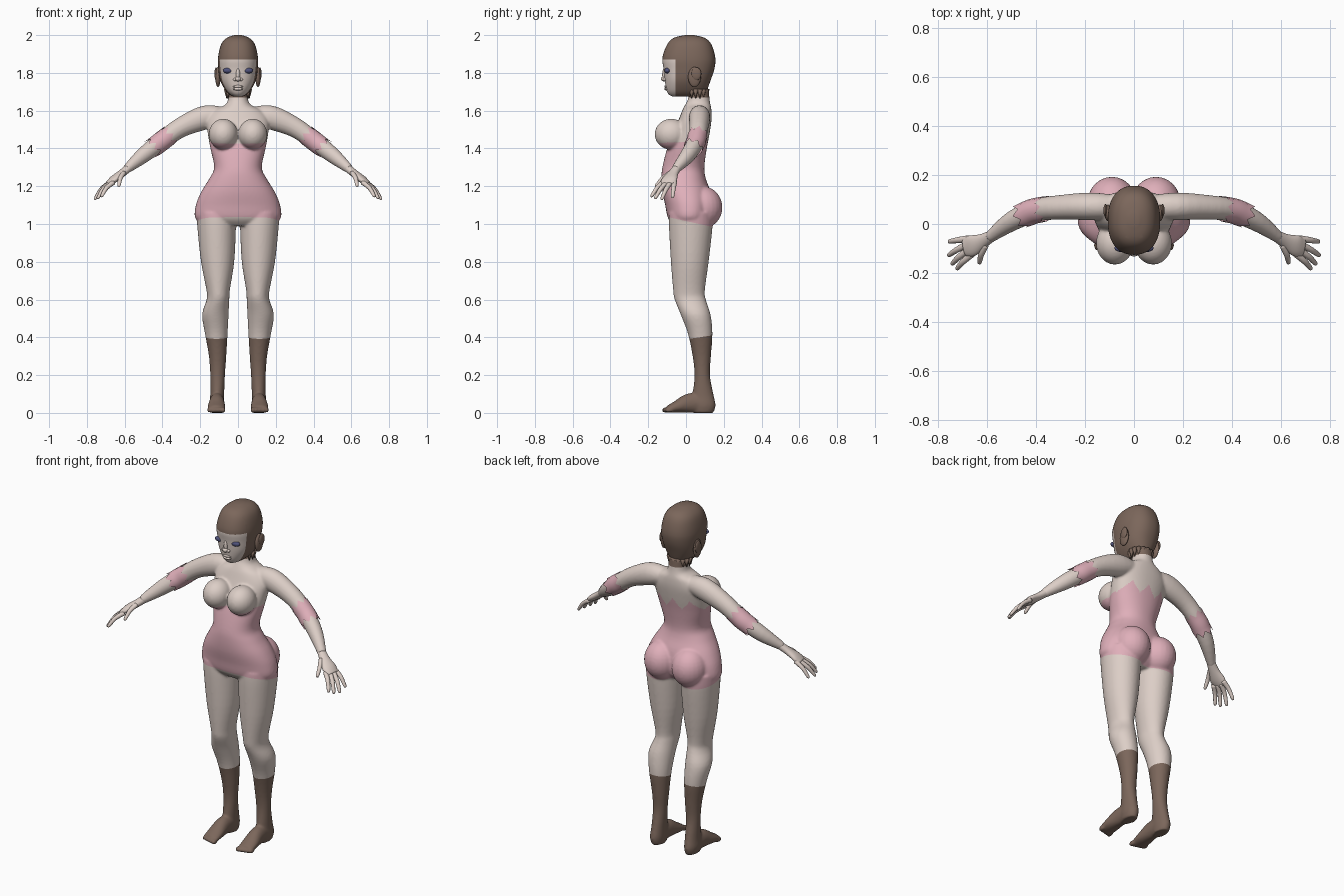
import bpy, bmesh, math
from mathutils import Vector, Matrix

if "Cube" in bpy.data.objects:
    bpy.data.objects.remove(bpy.data.objects["Cube"])


def material(name, rgb):
    m = bpy.data.materials.new(name)
    m.use_nodes = True
    m.diffuse_color = (*rgb, 1)
    m.node_tree.nodes["Principled BSDF"].inputs["Base Color"].default_value = (*rgb, 1)
    return m


skin = material("pale skin", (.72, .62, .57))
pink = material("pink cloth", (.74, .43, .49))
brown = material("brown", (.2, .135, .105))
blue = material("dark blue", (.08, .085, .2))
SIDES = (1, -1)


def spline(rows, steps):
    """Catmull-Rom through rows of any width."""
    pts = [Vector(r) for r in rows]
    out = []
    for i in range(len(pts) - 1):
        p0, p1, p2, p3 = pts[max(i - 1, 0)], pts[i], pts[i + 1], pts[min(i + 2, len(pts) - 1)]
        for k in range(steps):
            t = k / steps
            out.append(p1 + ((p2 - p0) * t + (2 * p0 - 5 * p1 + 4 * p2 - p3) * t ** 2
                             + (3 * p1 - p0 - 3 * p2 + p3) * t ** 3) / 2)
    return out + [pts[-1]]


def tube(bm, rows, s=1, flat=False, power=2, sides=32, steps=4, cap=True):
    """Skin rows of x, y, z, half width, half depth; s mirrors in x."""
    path = spline(rows, steps)
    rings = []
    for i, r in enumerate(path):
        u, v = Vector((1, 0, 0)), Vector((0, 1, 0))
        if not flat:
            t = path[min(i + 1, len(path) - 1)] - path[max(i - 1, 0)]
            t = Vector(t[:3]).normalized()
            u = t.cross(Vector((0, 0, 1))).normalized()
            v = u.cross(t)
        ring = []
        for k in range(sides):
            a = math.tau * k / sides
            c, d = (math.copysign(abs(f) ** (2 / power), f) for f in (math.cos(a), math.sin(a)))
            p = Vector(r[:3]) + u * c * r[3] + v * d * r[4]
            ring.append(bm.verts.new((p.x * s, p.y, p.z)))
        rings.append(ring)
    for a, b in zip(rings, rings[1:]):
        for k in range(sides):
            n = (k + 1) % sides
            bm.faces.new((a[k], a[n], b[n], b[k]))
    if cap:
        bm.faces.new(rings[0])
        bm.faces.new(rings[-1])
    return rings


def stack(bm, rows, **kw):
    """Horizontal rings given as z, centre x, half width, front y, back y."""
    return tube(bm, [(x, (f + b) / 2, z, w, (b - f) / 2) for z, x, w, f, b in rows],
                flat=True, **kw)


def ball(bm, centre, radii):
    bmesh.ops.create_uvsphere(bm, u_segments=24, v_segments=16, radius=1,
                              matrix=Matrix.Translation(centre) @ Matrix.Diagonal((*radii, 1)))


def cut(bm, co, no):
    bmesh.ops.bisect_plane(bm, geom=bm.verts[:] + bm.edges[:] + bm.faces[:],
                           plane_co=co, plane_no=no)


def finish(bm, name, *mats):
    bmesh.ops.recalc_face_normals(bm, faces=bm.faces)
    me = bpy.data.meshes.new(name)
    bm.to_mesh(me)
    bm.free()
    for m in mats:
        me.materials.append(m)
    me.shade_smooth()
    ob = bpy.data.objects.new(name, me)
    bpy.context.collection.objects.link(ob)
    return ob


# Body: torso, limbs and feet fused into one skin
bm = bmesh.new()
stack(bm, [(1.72, 0, .05, .02, .12), (1.66, 0, .053, .01, .125), (1.63, 0, .07, -.005, .13),
           (1.6, 0, .13, -.02, .135), (1.55, 0, .165, -.04, .135), (1.48, 0, .16, -.07, .125),
           (1.4, 0, .146, -.1, .11), (1.3, 0, .126, -.125, .097), (1.24, 0, .152, -.13, .105),
           (1.17, 0, .195, -.125, .13), (1.1, 0, .223, -.11, .14), (1.03, 0, .226, -.095, .13),
           (.99, 0, .17, -.06, .09)], sides=48, power=2.2)
for s in SIDES:
    ball(bm, (s * .078, -.078, 1.475), (.077, .088, .082))
    ball(bm, (s * .09, .087, 1.088), (.1, .106, .112))
    stack(bm, [(1.06, .115, .105, -.09, .14), (.98, .113, .102, -.09, .14),
               (.8, .108, .088, -.08, .12), (.65, .105, .062, -.068, .1),
               (.6, .106, .06, -.06, .105), (.52, .12, .07, -.028, .13),
               (.42, .115, .06, .01, .14), (.3, .108, .046, .035, .132),
               (.2, .108, .039, .045, .127), (.1, .11, .037, .035, .145),
               (.04, .112, .039, .03, .157), (0, .11, .033, .04, .145)], s=s)
    tube(bm, [(.06, .07, 1.575, .045, .04), (.17, .072, 1.565, .056, .063),
              (.3, .068, 1.512, .05, .053), (.4, .055, 1.442, .046, .047),
              (.5, .01, 1.365, .04, .042), (.59, -.055, 1.29, .024, .024)], s=s)
    tube(bm, [(.11, .11, .05, .036, .05), (.112, .02, .052, .04, .052),
              (.114, -.05, .032, .047, .032), (.114, -.095, .02, .045, .019)], s=s)
    for i in range(5):
        ball(bm, (s * (.078 + i * .019), -.108 + i * .005, .015),
             (.013 - i * .001, .022, .015))
body = finish(bm, "body", skin, pink, brown)
remesh = body.modifiers.new("fuse", "REMESH")
remesh.mode = "VOXEL"
remesh.voxel_size = .0065
smooth = body.modifiers.new("soften", "SMOOTH")
smooth.factor, smooth.iterations = .5, 8
bpy.context.view_layer.objects.active = body
for name in ("fuse", "soften"):
    bpy.ops.object.modifier_apply(modifier=name)

# Suit and socks: coloured regions of the body with trimmed edges
hem, hem_normal = Vector((0, .07, 1)), Vector((0, .22, 1))
bm = bmesh.new()
bm.from_mesh(body.data)
cut(bm, hem, hem_normal)
cut(bm, (0, .07, .4), (0, -.15, 1))
cut(bm, (0, 0, 1.67), (0, 0, 1))
for f in bm.faces:
    c = f.calc_center_median()
    f.smooth = True
    top = 1.425 + .06 * abs(abs(c.x) / .05 % 2 - 1) if c.y > .03 else 1.425 + .15 * max(0, abs(c.x) - .1)
    if c.z > 1.67 or c.z < .4 + .15 * (c.y - .07):
        f.material_index = 2
    elif abs(c.x) < .24 and c.z < top and (c - hem).dot(hem_normal) > 0:
        f.material_index = 1
    else:
        f.material_index = 0
body.data.materials.clear()
for m in (skin, pink, brown):
    body.data.materials.append(m)
bm.to_mesh(body.data)
bm.free()

# Hands and elbow bands
for s, side in zip(SIDES, ("left", "right")):
    bm = bmesh.new()
    tube(bm, [(.57, -.042, 1.305, .022, .022), (.615, -.068, 1.268, .029, .02),
              (.66, -.088, 1.235, .043, .019), (.69, -.095, 1.212, .037, .013)], s=s, sides=20)
    fingers = [((.675, -.06, 1.222), (.757, -.072, 1.14)), ((.68, -.083, 1.218), (.76, -.13, 1.13)),
               ((.675, -.105, 1.217), (.745, -.165, 1.135)),
               ((.66, -.122, 1.22), (.725, -.185, 1.145)),
               ((.605, -.085, 1.27), (.632, -.162, 1.2))]
    for a, b in fingers:
        a, b = Vector(a), Vector(b)
        mid = a.lerp(b, .5) + Vector((.004, 0, .008))
        tube(bm, [(*a, .014, .013), (*mid, .012, .011), (*a.lerp(b, .92), .009, .008),
                  (*b, .003, .003)], s=s, sides=12)
    finish(bm, side + "_hand", skin)

    bm = bmesh.new()
    rings = tube(bm, [(.375, .059, 1.461, .052, .053), (.41, .052, 1.434, .052, .053),
                      (.44, .04, 1.411, .052, .052)], s=s, sides=14, cap=False)
    for ring, way in ((rings[0], -1), (rings[-1], 1)):
        for v in ring[::2]:
            v.co += Vector((s * .024, -.007, -.018)) * way
    finish(bm, side + "_elbow_band", pink)

# Head with cropped hair; the face is the front area under the fringe
bm = bmesh.new()
stack(bm, [(2, 0, .02, -.005, .04), (1.985, 0, .06, -.065, .1), (1.95, 0, .09, -.1, .135),
           (1.88, 0, .106, -.125, .155), (1.82, 0, .104, -.118, .15), (1.76, 0, .094, -.112, .13),
           (1.71, 0, .068, -.104, .112), (1.685, 0, .045, -.09, .1), (1.675, 0, .025, -.07, .08)],
      sides=48, power=2.3)
cut(bm, (0, 0, 1.87), (0, 0, 1))
cut(bm, (0, -.055, 0), (0, 1, 0))
for f in bm.faces:
    c = f.calc_center_median()
    f.material_index = int(c.z < 1.87 and c.y < -.055)
finish(bm, "head", brown, skin)

# Nape tufts
bm = bmesh.new()
for i in range(11):
    a = math.pi * (i / 10 * 1.3 - .15)
    place = Matrix.Translation((.06 * math.cos(a), .055 + .055 * math.sin(a), 1.69))
    bmesh.ops.create_cone(bm, cap_ends=True, segments=8, radius1=.002, radius2=.015,
                          depth=.05, matrix=place)
finish(bm, "nape_tufts", brown)

# Ears and eyes
for s, side in zip(SIDES, ("left", "right")):
    bm = bmesh.new()
    ball(bm, (s * .106, .045, 1.778), (.014, .034, .053))
    ball(bm, (s * .116, .055, 1.795), (.009, .026, .034))
    finish(bm, side + "_ear", brown)
    bm = bmesh.new()
    ball(bm, (s * .052, -.098, 1.812), (.028, .016, .015))
    finish(bm, side + "_eye", blue)

# Nose and lips
bm = bmesh.new()
ball(bm, (0, -.114, 1.79), (.011, .012, .035))
ball(bm, (0, -.118, 1.768), (.015, .015, .013))
for s in SIDES:
    ball(bm, (s * .015, -.112, 1.765), (.011, .011, .009))
finish(bm, "nose", skin)
bm = bmesh.new()
for z in (1.728, 1.715):
    ball(bm, (0, -.102, z), (.027, .013, .008))
finish(bm, "lips", skin)
